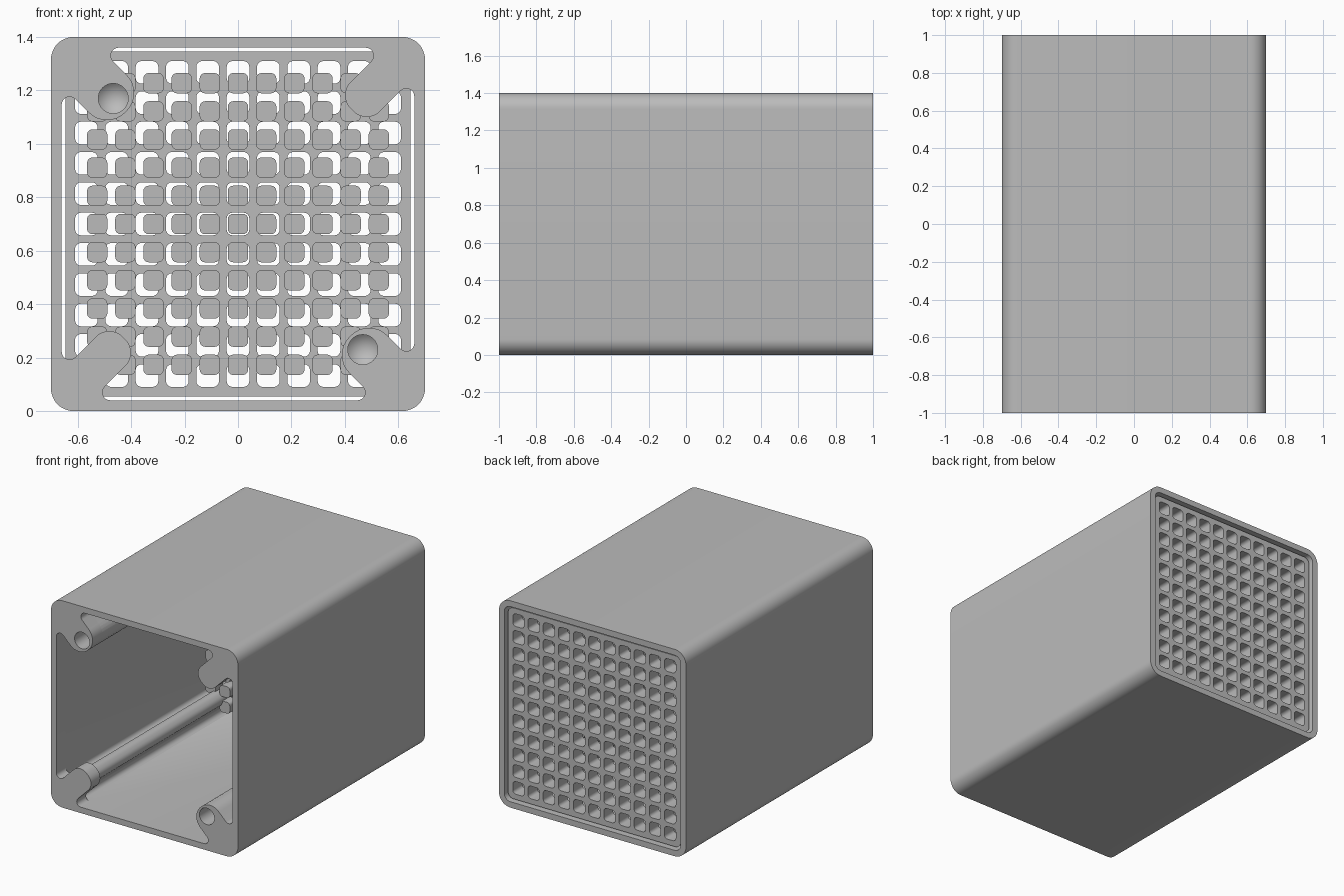
import bpy, bmesh, math
from mathutils import Vector, Matrix

cube = bpy.data.objects.get("Cube")
if cube:
    bpy.data.objects.remove(cube, do_unlink=True)

MID = 0.7        # height of the tube axis
INNER = 0.66     # half width of the inside of the tube
LOBE_END = 0.88  # where the corner ridges stop, at the grille

grey = bpy.data.materials.new("plain grey")
grey.use_nodes = True
grey.diffuse_color = (0.5, 0.5, 0.5, 1)
grey.node_tree.nodes["Principled BSDF"].inputs["Base Color"].default_value = (0.5, 0.5, 0.5, 1)


def rounded(corners, steps=8):
    """Outline from (point, radius) corners, each replaced by a tangent arc."""
    out = []
    for i, (p, r) in enumerate(corners):
        a = (corners[i - 1][0] - p).normalized()
        b = (corners[(i + 1) % len(corners)][0] - p).normalized()
        half = a.angle(b) / 2
        centre = p + (a + b).normalized() * (r / math.sin(half))
        start = p + a * (r / math.tan(half)) - centre
        end = p + b * (r / math.tan(half)) - centre
        sweep = start.angle_signed(end)
        for k in range(steps + 1):
            t = -sweep * k / steps
            out.append(centre + Matrix.Rotation(t, 2) @ start)
    return out


def square(half, r, steps=8):
    signs = [(-1, -1), (1, -1), (1, 1), (-1, 1)]
    return rounded([(Vector(s) * half, r) for s in signs], steps)


def opening(plain, screw):
    """Inside outline with a rounded lobe reaching in from every corner."""
    corners = []
    for i, (sx, sz) in enumerate([(-1, -1), (1, -1), (1, 1), (-1, 1)]):
        w, length, r = plain if i % 2 == 0 else screw
        c = Vector((sx, sz)) * INNER
        d = -c.normalized()
        n = Vector((-d.y, d.x))
        reach = w * math.sqrt(2)
        # wall corner, two tip corners, wall corner
        for side in (1, -1):
            wall = (c + (d + n * side) * (reach / math.sqrt(2)), 0.03)
            tip = (c + d * length + n * side * w, r)
            corners += [wall, tip] if side == 1 else [tip, wall]
    return rounded(corners)


def prism(bm, outline, y0, y1, x=0, z=MID):
    front = [bm.verts.new((x + p.x, y0, z + p.y)) for p in outline]
    back = [bm.verts.new((x + p.x, y1, z + p.y)) for p in outline]
    bm.faces.new(front)
    bm.faces.new(back[::-1])
    for i in range(len(front)):
        j = (i + 1) % len(front)
        bm.faces.new((front[j], front[i], back[i], back[j]))


def make(name, bm):
    bmesh.ops.recalc_face_normals(bm, faces=bm.faces)
    mesh = bpy.data.meshes.new(name)
    bm.to_mesh(mesh)
    bm.free()
    obj = bpy.data.objects.new(name, mesh)
    bpy.context.collection.objects.link(obj)
    mesh.materials.append(grey)
    return obj


def cut(obj, cutters):
    for c in cutters:
        mod = obj.modifiers.new("cut", 'BOOLEAN')
        mod.operation, mod.solver, mod.object = 'DIFFERENCE', 'EXACT', c
    bpy.context.view_layer.update()
    graph = bpy.context.evaluated_depsgraph_get()
    mesh = bpy.data.meshes.new_from_object(obj.evaluated_get(graph))
    obj.modifiers.clear()
    obj.data = mesh
    for c in cutters:
        bpy.data.objects.remove(c, do_unlink=True)


def smooth(obj):
    obj.data.shade_smooth()
    obj.data.set_sharp_from_angle(angle=math.radians(30))


def single(name, outline, y0, y1):
    bm = bmesh.new()
    prism(bm, outline, y0, y1)
    return make(name, bm)


# Tube housing: solid block, hollowed in three stages
SCREW = (0.1, 0.34, 0.095)
housing = single("housing", square(0.7, 0.085, 12), -1, 1)
cutters = [
    single("front_cutter", opening((0.078, 0.33, 0.07), SCREW), -1.1, -0.89),
    single("middle_cutter", opening((0.05, 0.29, 0.045), SCREW), -0.9, LOBE_END + 0.01),
    single("back_cutter", square(INNER, 0.045), LOBE_END, 1.1),
]
# Blind screw holes with a pointed bottom
for s in (-1, 1):
    bm = bmesh.new()
    for r0, r1, y0, y1 in ((0.056, 0.056, -1.1, -0.75), (0.056, 0, -0.75, -0.7)):
        place = Matrix.Translation((s * 0.467, (y0 + y1) / 2, MID - s * 0.47))
        bmesh.ops.create_cone(bm, cap_ends=(r1 > 0), segments=32, radius1=r0, radius2=r1,
                              depth=y1 - y0,
                              matrix=place @ Matrix.Rotation(-math.pi / 2, 4, 'X'))
    bmesh.ops.remove_doubles(bm, verts=bm.verts, dist=0.0001)
    # drop the cap between drill and point
    inner = [f for f in bm.faces if len(f.verts) > 4 and f.calc_center_median().y > -1]
    bmesh.ops.delete(bm, geom=inner, context='FACES_ONLY')
    cutters.append(make("screw_cutter", bm))
cut(housing, cutters)
smooth(housing)


def grid(name, pitch, half, r, y0, y1):
    bm = bmesh.new()
    shape = square(half, r, 4)
    for i in range(-5, 6):
        for j in range(-5, 6):
            prism(bm, shape, y0, y1, i * pitch, MID + j * pitch)
    return make(name, bm)


# Back grille with its field of rounded square holes
grille = single("back_grille", square(0.646, 0.04), LOBE_END, 0.98)
cut(grille, [grid("hole_cutter", 0.1135, 0.0425, 0.022, 0.8, 1.1)])
smooth(grille)

# Small rounded blocks inside the tube
smooth(grid("inner_blocks", 0.1054, 0.038, 0.02, 0.46, 0.54))
